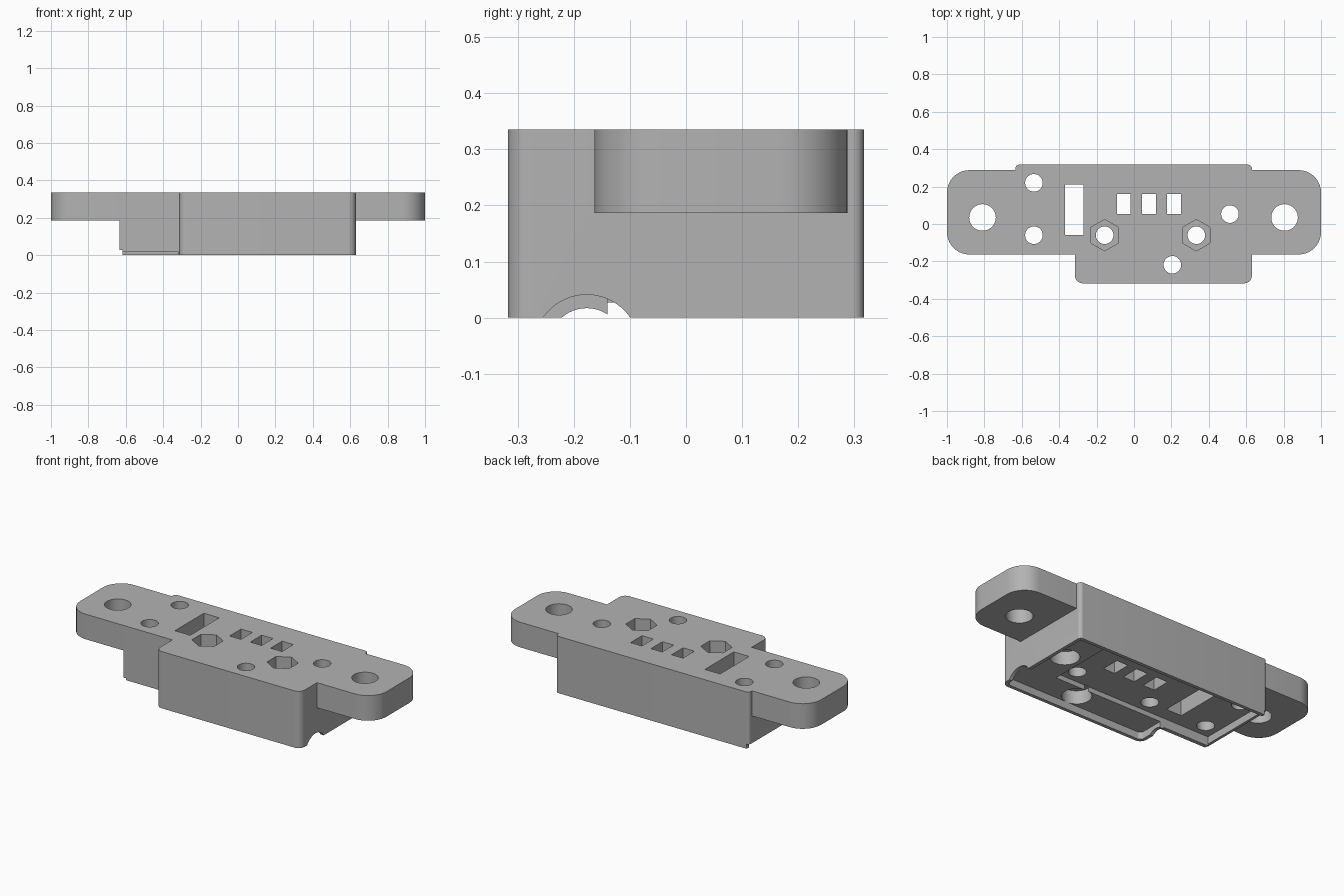
import bpy, bmesh, math
from mathutils import Vector

if "Cube" in bpy.data.objects:
    bpy.data.objects.remove(bpy.data.objects["Cube"])

grey = bpy.data.materials.new("grey plastic")
grey.diffuse_color = (0.45, 0.45, 0.45, 1)
grey.use_nodes = True
grey.node_tree.nodes["Principled BSDF"].inputs["Base Color"].default_value = grey.diffuse_color


def prism(name, points, z0, z1):
    """Extrude a flat outline from z0 to z1. Points are (x, y) or (x, y, corner radius)."""
    outline = []
    for i, p in enumerate(points):
        c = Vector(p[:2])
        r = p[2] if len(p) > 2 else 0
        if not r:
            outline.append(c)
            continue
        a = (Vector(points[i - 1][:2]) - c).normalized()
        b = (Vector(points[(i + 1) % len(points)][:2]) - c).normalized()
        for k in range(11):
            t = k / 10 * math.pi / 2
            outline.append(c + a * r * (1 - math.sin(t)) + b * r * (1 - math.cos(t)))
    bm = bmesh.new()
    face = bm.faces.new([bm.verts.new((p.x, p.y, z0)) for p in outline])
    up = bmesh.ops.extrude_face_region(bm, geom=[face])["geom"]
    bmesh.ops.translate(bm, vec=(0, 0, z1 - z0),
                        verts=[v for v in up if isinstance(v, bmesh.types.BMVert)])
    bmesh.ops.recalc_face_normals(bm, faces=bm.faces)
    mesh = bpy.data.meshes.new(name)
    bm.to_mesh(mesh)
    bm.free()
    ob = bpy.data.objects.new(name, mesh)
    bpy.context.collection.objects.link(ob)
    mesh.materials.append(grey)
    return ob


def box(name, x0, x1, y0, y1, z0, z1):
    return prism(name, [(x0, y0), (x1, y0), (x1, y1), (x0, y1)], z0, z1)


def cylinder(name, x, y, r, z0, z1, sides=40):
    # a six-sided cylinder gets its points along y
    ring = [(x + r * math.sin(2 * math.pi * k / sides), y + r * math.cos(2 * math.pi * k / sides))
            for k in range(sides)]
    return prism(name, ring, z0, z1)


def combine(target, tool, operation="DIFFERENCE"):
    mod = target.modifiers.new("cut", "BOOLEAN")
    mod.operation, mod.solver, mod.object = operation, "EXACT", tool
    bpy.context.view_layer.objects.active = target
    bpy.ops.object.modifier_apply(modifier=mod.name)
    bpy.data.objects.remove(tool)


# main housing and the plate that forms both mounting ears
housing = prism("housing", [
    (-0.634, -0.163), (-0.315, -0.163), (-0.315, -0.317, 0.04), (0.63, -0.317, 0.04),
    (0.63, 0.317, 0.02), (-0.634, 0.317, 0.02)], 0, 0.335)
ears = prism("ears", [(-1, -0.163, 0.12), (1, -0.163, 0.12), (1, 0.288, 0.12), (-1, 0.288, 0.12)],
             0.187, 0.335)
combine(housing, ears, "UNION")

# shallow recess under the whole housing, then the deeper pocket
combine(housing, prism("shallow_recess", [
    (-0.618, -0.14), (-0.295, -0.14), (-0.295, -0.297, 0.025), (0.61, -0.297, 0.025),
    (0.61, 0.297), (-0.618, 0.297)], -0.1, 0.042))
combine(housing, box("deep_pocket", -0.618, 0.41, -0.14, 0.297, -0.1, 0.07))

# open left end and lowered wall beside it
combine(housing, box("left_opening", -0.7, -0.618, -0.4, 0.4, -0.1, 0.027))
combine(housing, box("low_wall", -0.7, -0.318, -0.2, -0.13, -0.1, 0.016))


def cable_notch(x0, x1, y, z, r):
    """Round channel running along x."""
    bm_ob = cylinder("cable_notch", 0, 0, r, x0, x1, 64)
    for v in bm_ob.data.vertices:
        cx, cy, cz = v.co
        v.co = (cz, y + cx, z + cy)
    combine(housing, bm_ob)


cable_notch(0.58, 0.7, -0.177, -0.053, 0.094)
cable_notch(-0.35, -0.28, -0.177, -0.05, 0.067)

# screw holes and ear holes
for x, y, r in [(-0.81, 0.035, 0.071), (0.805, 0.035, 0.071),
                (-0.535, 0.22, 0.047), (-0.535, -0.06, 0.047), (0.513, 0.053, 0.047),
                (0.205, -0.218, 0.047), (-0.157, -0.06, 0.047), (0.333, -0.06, 0.047)]:
    combine(housing, cylinder("hole", x, y, r, -0.1, 0.5))

# counterbores from below
for x, y in [(0.513, 0.053), (0.205, -0.218)]:
    combine(housing, cylinder("counterbore", x, y, 0.079, -0.1, 0.12))

# hexagonal nut pockets from above
for x in (-0.157, 0.333):
    combine(housing, cylinder("nut_pocket", x, -0.06, 0.084, 0.2, 0.5, 6))

# rectangular slots
combine(housing, box("long_slot", -0.37, -0.27, -0.06, 0.21, -0.1, 0.5))
for x in (-0.055, 0.08, 0.213):
    combine(housing, box("slot", x - 0.037, x + 0.037, 0.053, 0.16, -0.1, 0.5))

# smooth rounded corners and holes, crisp edges elsewhere
bpy.ops.object.select_all(action="DESELECT")
housing.select_set(True)
bpy.context.view_layer.objects.active = housing
bpy.ops.object.shade_smooth_by_angle(angle=math.radians(30))
